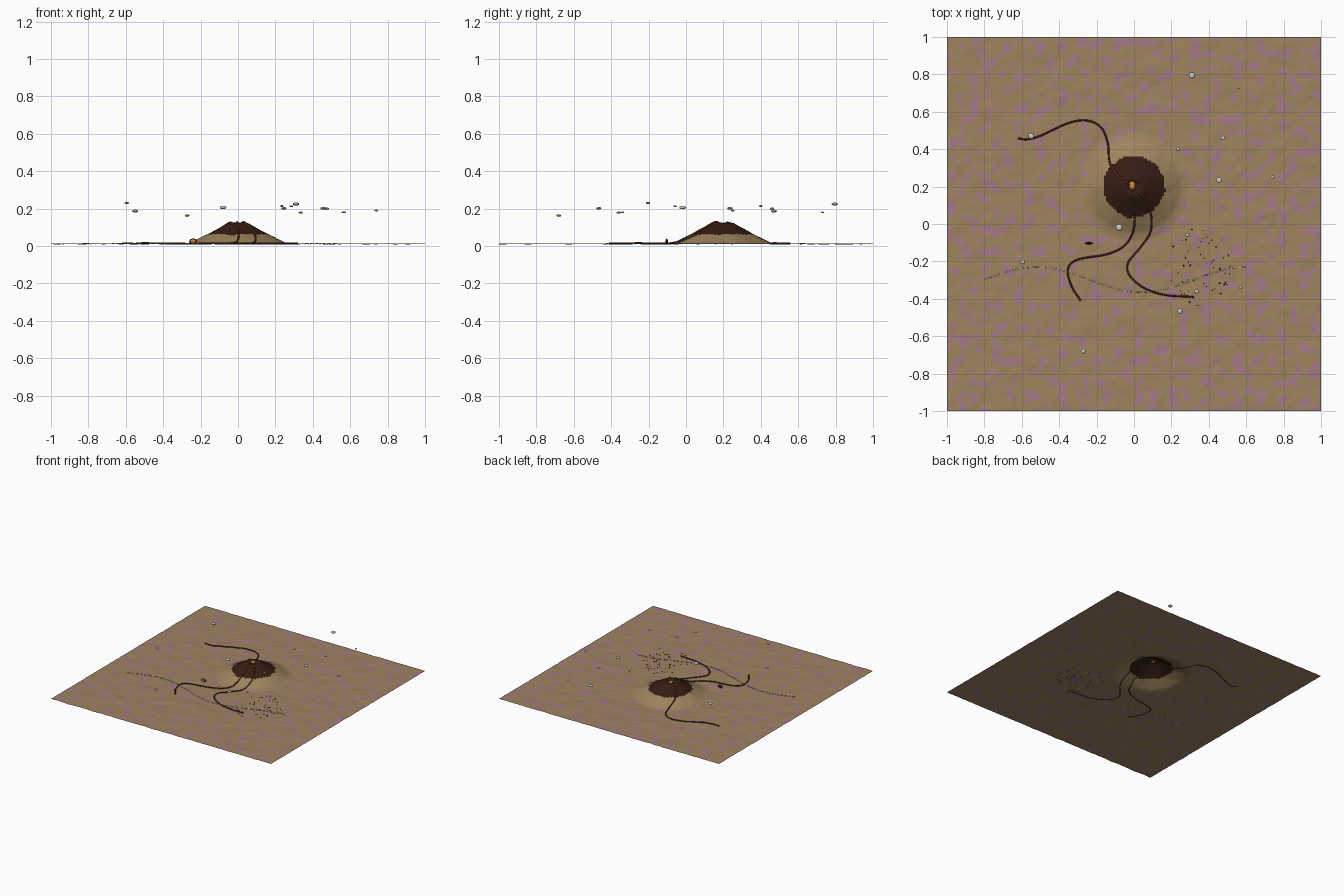
import bpy, bmesh, math, random
from mathutils import Vector, noise

if "Cube" in bpy.data.objects:
    bpy.data.objects.remove(bpy.data.objects["Cube"])

random.seed(4)
CX, CY = 0.0, 0.2


def mat(name, rgb):
    m = bpy.data.materials.new(name)
    m.diffuse_color = (*rgb, 1)
    m.use_nodes = True
    m.node_tree.nodes["Principled BSDF"].inputs["Base Color"].default_value = m.diffuse_color
    return m


SAND = mat("sand", (0.34, 0.23, 0.11))
MIX = mat("sand_mauve", (0.36, 0.215, 0.165))
MAUVE = mat("mauve", (0.37, 0.19, 0.24))
BASALT = mat("basalt", (0.035, 0.012, 0.007))
LAVA = mat("lava", (0.65, 0.25, 0.04))
WARM = mat("warm_flow", (0.16, 0.04, 0.015))
FLOW = mat("cooled_flow", (0.075, 0.02, 0.014))
WHITE = mat("white", (0.8, 0.8, 0.8))
PROFILE = [(0, 0.112), (0.02, 0.114), (0.045, 0.126), (0.06, 0.12), (0.16, 0.064), (0.25, 0.02), (0.29, 0.012), (9, 0.012)]


def height(x, y):
    r = math.hypot(x - CX, y - CY)
    for (r0, z0), (r1, z1) in zip(PROFILE, PROFILE[1:]):
        if r <= r1:
            z = z0 + (z1 - z0) * (r - r0) / (r1 - r0)
            break
    p = Vector((x, y, 0))
    return z + 0.003 * noise.noise(p * 9) + 0.0018 * noise.noise(p * 23)


def obj_from_bm(name, bm, mats, smooth=True):
    me = bpy.data.meshes.new(name)
    bm.to_mesh(me)
    bm.free()
    for m in mats:
        me.materials.append(m)
    for p in me.polygons:
        p.use_smooth = smooth
    ob = bpy.data.objects.new(name, me)
    bpy.context.collection.objects.link(ob)
    return ob


# terrain sheet with the cone raised out of it
bm = bmesh.new()
bmesh.ops.create_grid(bm, x_segments=200, y_segments=200, size=1)
for v in bm.verts:
    v.co.z = height(v.co.x, v.co.y)
for f in bm.faces:
    c = f.calc_center_median()
    r = math.hypot(c.x - CX, c.y - CY)
    p = Vector((c.x, c.y, 3))
    n = noise.noise(p * 17) + 0.5 * noise.noise(p * 38)
    if r < 0.165 + 0.008 * noise.noise(p * 20):
        f.material_index = 3
    elif r > 0.26:
        n += 0.12 * (max(abs(c.x), abs(c.y)) - 0.5)
        f.material_index = 2 if n > 0.28 else 1 if n > 0.16 else 0
obj_from_bm("terrain", bm, [SAND, MIX, MAUVE, BASALT])


def catmull(pts, steps=10):
    pts = [Vector(p) for p in pts]
    ext = [2 * pts[0] - pts[1]] + pts + [2 * pts[-1] - pts[-2]]
    out = []
    for a, b, c, d in zip(ext, ext[1:], ext[2:], ext[3:]):
        for i in range(steps):
            t = i / steps
            out.append(0.5 * (2 * b + (c - a) * t + (2 * a - 5 * b + 4 * c - d) * t * t
                              + (3 * b - a - 3 * c + d) * t ** 3))
    return out + [pts[-1]]


def tube(name, runs, radius, mats, lift):
    cu = bpy.data.curves.new(name, 'CURVE')
    cu.dimensions = '3D'
    cu.bevel_depth = radius
    cu.bevel_resolution = 1
    cu.use_fill_caps = True
    for m in mats:
        cu.materials.append(m)
    for path, mi in runs:
        s = cu.splines.new('POLY')
        s.points.add(len(path) - 1)
        for q, p in zip(s.points, path):
            q.co = (p.x, p.y, height(p.x, p.y) + lift, 1)
        s.material_index = mi
        s.use_smooth = True
    bpy.context.collection.objects.link(bpy.data.objects.new(name, cu))


# lava streams draped on the slopes
STREAMS = {
    "lava_stream_back": [(-0.01, 0.2), (-0.085, 0.26), (-0.13, 0.33), (-0.14, 0.43), (-0.175, 0.515), (-0.25, 0.553),
                         (-0.35, 0.54), (-0.5, 0.472), (-0.57, 0.453), (-0.62, 0.458)],
    "lava_stream_left": [(-0.01, 0.19), (0, 0.1), (0, -0.02), (-0.045, -0.11), (-0.14, -0.16),
                         (-0.3, -0.19), (-0.353, -0.24), (-0.335, -0.33), (-0.285, -0.41)],
    "lava_stream_right": [(-0.005, 0.2), (0.06, 0.13), (0.093, 0.04), (0.085, -0.05), (0.03, -0.13),
                          (-0.033, -0.21), (-0.02, -0.28), (0.06, -0.345), (0.17, -0.38), (0.32, -0.39)],
}
for name, pts in STREAMS.items():
    path = catmull(pts)
    k = 18
    tube(name, [(path[:k + 1], 0), (path[k:], 1)], 0.005, [WARM, FLOW], 0.002)

# dashed pale trail
dashes = []
for i in range(28):
    xs = [-0.8 + 1.41 * (i + t * 0.25) / 28 for t in range(4)]
    dashes.append(([Vector((x, -0.297 + 0.067 * math.cos((x + 0.52) * math.pi / 0.56))) for x in xs], 0))
tube("dashed_trail", dashes, 0.002, [WHITE], 0.001)


def ball(name, loc, scale, m, seg=12):
    bm = bmesh.new()
    bmesh.ops.create_uvsphere(bm, u_segments=seg, v_segments=max(4, seg // 2), radius=1)
    ob = obj_from_bm(name, bm, [m])
    ob.location = loc
    ob.scale = scale
    return ob


# crater lava pool
ball("lava_pool", (-0.01, 0.207, 0.118), (0.017, 0.023, 0.007), LAVA, 16)

# small side vent: dark oval with glowing front
ball("vent_rock", (-0.24, -0.103, 0.026), (0.021, 0.006, 0.014), BASALT, 16)
ball("vent_glow", (-0.24, -0.107, 0.026), (0.014, 0.004, 0.009), LAVA, 16)

# floating flattened puffs
PUFFS = [(0.31, 0.795, 0.225, 17), (0.56, 0.73, 0.18, 8), (0.475, 0.46, 0.2, 12), (-0.55, 0.47, 0.187, 16),
         (0.235, 0.4, 0.214, 10), (0.455, 0.235, 0.202, 15), (0.74, 0.25, 0.19, 10), (-0.08, -0.018, 0.206, 18),
         (-0.595, -0.203, 0.231, 12), (0.285, -0.058, 0.213, 10), (0.57, -0.34, 0.18, 9),
         (0.335, -0.36, 0.179, 12), (0.245, -0.466, 0.202, 14), (-0.272, -0.68, 0.163, 13)]
for i, (x, y, z, r) in enumerate(PUFFS):
    r /= 1000
    ball(f"puff_{i + 1}", (x, y, z), (r, r, r * 0.5), WHITE)

# scattered pebbles
for i in range(60):
    a, r = random.uniform(0, math.tau), math.sqrt(random.random())
    x, y = 0.35 + 0.17 * r * math.cos(a), -0.23 + 0.21 * r * math.sin(a)
    s = random.uniform(0.002, 0.0045)
    ball(f"pebble_{i + 1}", (x, y, height(x, y) + 0.001), (s, s, s), BASALT, 6)
